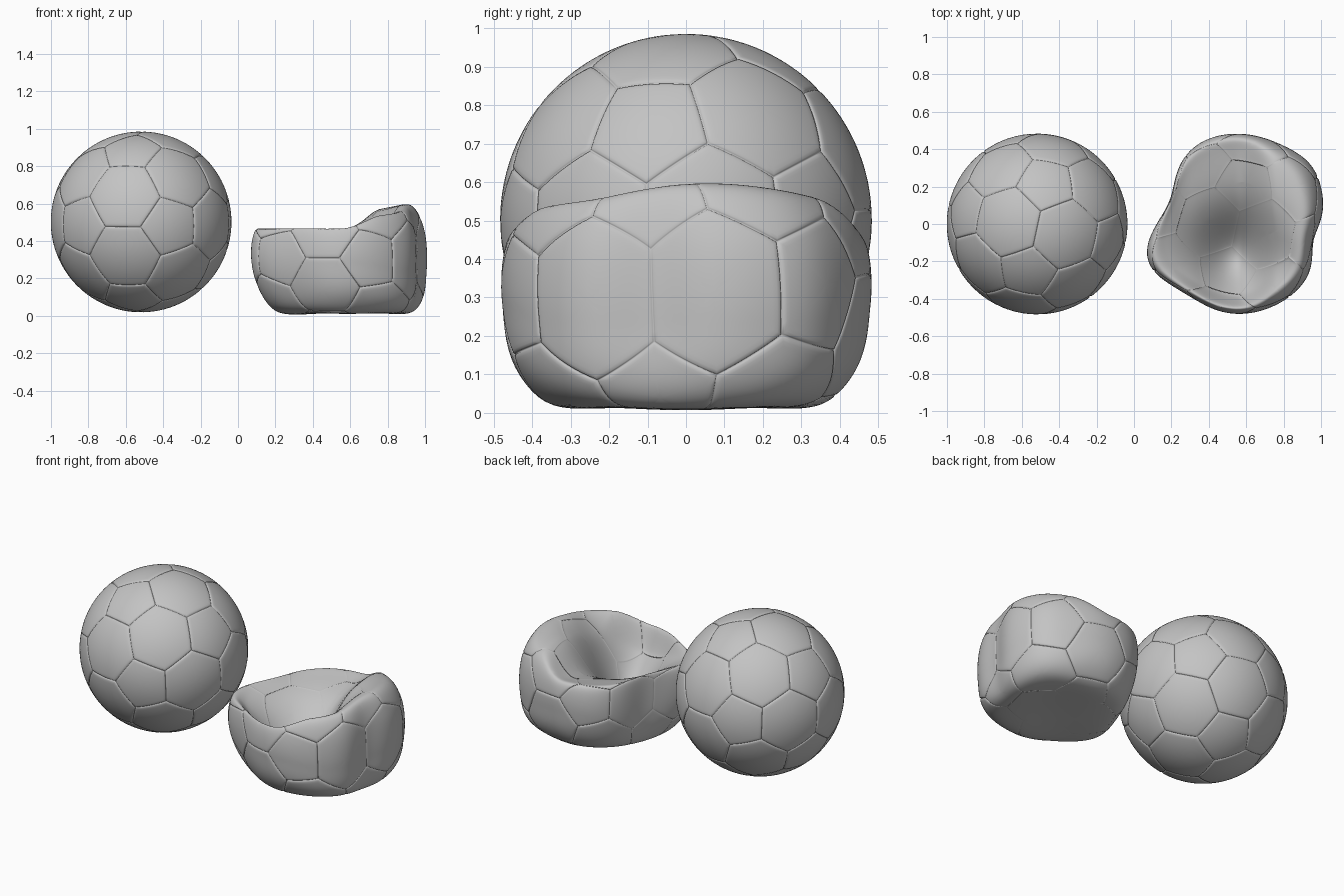
import bpy, bmesh
from math import exp, log, atan2, degrees, cos, sin, pi
from mathutils import Vector

if "Cube" in bpy.data.objects:
    bpy.data.objects.remove(bpy.data.objects["Cube"])

RADIUS = 0.483
EDGE_STEPS = 8
# Rings of one panel: fraction from centre to seam, and depth of the surface there
RINGS = [(t, 0) for t in (.12, .25, .38, .5, .62, .74, .84, .91)]
RINGS += [(.96, .001), (.983, .003), (1, .007)]

grey = bpy.data.materials.new("grey_leather")
grey.use_nodes = True
colour = (0.55, 0.55, 0.55, 1)
grey.diffuse_color = colour
grey.node_tree.nodes["Principled BSDF"].inputs["Base Color"].default_value = colour


def icosahedron(pole, side):
    """Twelve unit directions, given one vertex and the rough direction of a neighbour."""
    a = pole.normalized()
    b = (side - a * side.dot(a)).normalized()
    c = a.cross(b)
    h = 5 ** -0.5
    ring = [a * h + (b * cos(k * 2 * pi / 5) + c * sin(k * 2 * pi / 5)) * 2 * h
            for k in range(5)]
    top = [a] + ring
    return top + [-v for v in top]


def panel_outlines():
    """Corners of the pentagons and hexagons, in order around each centre."""
    verts = icosahedron(Vector((.107, .467, .878)), Vector((.831, -.207, .516)))
    near = [[j for j in range(12) if 0 < verts[i].dot(verts[j]) < .9] for i in range(12)]
    mix = lambda i, j: (verts[i] * 2 + verts[j]) / 3
    outlines = [[mix(i, j) for j in near[i]] for i in range(12)]
    for i in range(12):
        for j in near[i]:
            for k in near[j]:
                if i < j < k and k in near[i]:
                    trio = (i, j, k)
                    outlines.append([mix(p, q) for p in trio for q in trio if p != q])
    for pts in outlines:
        mid = sum(pts, Vector()).normalized()
        u = mid.orthogonal().normalized()
        w = mid.cross(u)
        pts.sort(key=lambda p: atan2(p.dot(w), p.dot(u)))
    return outlines


def softplus(value, width):
    return width * log(1 + exp(value / width))


def smoothstep(lo, hi, v):
    t = min(1, max(0, (v - lo) / (hi - lo)))
    return t * t * (3 - 2 * t)


def round_shape(p):
    return p


# Side dents and bulges: heading in degrees, width in degrees, amount
DENTS = [(160, 30, -.22), (202, 18, .085), (-12, 18, -.12), (38, 18, .055), (238, 22, -.05)]


def collapsed_shape(p):
    """Sunken ball: flattened base, slumped top and a basin pushed in near the front."""
    x, y, z = p
    heading = degrees(atan2(y, x))
    reach = (x * x + y * y) / RADIUS ** 2
    scale = 1
    for at, width, amount in DENTS:
        turn = (heading - at + 180) % 360 - 180
        scale += amount * exp(-(turn / width) ** 2) * reach ** 1.5
    # Fuller lower wall, sagging on the left-hand side
    scale += .05 * smoothstep(-.05, -.25, z) * smoothstep(-.3, .1, x) * reach
    z += .335 - .05 * smoothstep(.05, .4, x) * smoothstep(.12, -.1, z)
    # Flattened base
    base = .012 + .007 * sin(9 * x + 1) * cos(8 * y)
    z = base + softplus(z - base, .03)
    # Slumped top, highest on the left-hand side
    rim = .472 + .01 * smoothstep(.25, .45, -x) + .015 * smoothstep(.2, .4, -y)
    rim += .14 * smoothstep(0, .22, x) * exp(-((y - .05) / .5) ** 2)
    over = z - rim
    z -= 1.15 * softplus(over, .03)
    # Basin
    basin = exp(-(x / .22) ** 2 - ((y + .18) / .25) ** 2)
    z -= .28 * basin * smoothstep(0, .15, over)
    return Vector((x * scale, y * scale, z))


def make_ball(name, location, shape):
    bm = bmesh.new()
    for corners in panel_outlines():
        centre = sum(corners, Vector()) / len(corners)
        border = []
        for a, b in zip(corners, corners[1:] + corners[:1]):
            border += [a.lerp(b, s / EDGE_STEPS) for s in range(EDGE_STEPS)]
        hub = bm.verts.new(shape(centre.normalized() * RADIUS))
        loops = []
        for t, depth in RINGS:
            loops.append([bm.verts.new(shape(centre.lerp(p, t).normalized() * (RADIUS - depth)))
                          for p in border])
        count = len(border)
        for i in range(count):
            j = (i + 1) % count
            bm.faces.new((hub, loops[0][i], loops[0][j]))
            for inner, outer in zip(loops, loops[1:]):
                bm.faces.new((inner[i], outer[i], outer[j], inner[j]))
    # Stitch neighbouring panels along the seams
    bmesh.ops.remove_doubles(bm, verts=bm.verts, dist=.0002)
    for f in bm.faces:
        f.smooth = True
    mesh = bpy.data.meshes.new(name)
    bm.to_mesh(mesh)
    bm.free()
    mesh.materials.append(grey)
    obj = bpy.data.objects.new(name, mesh)
    obj.location = location
    bpy.context.collection.objects.link(obj)
    return obj


make_ball("inflated_ball", (-.518, 0, .502), round_shape)
make_ball("deflated_ball", (.545, 0, 0), collapsed_shape)
